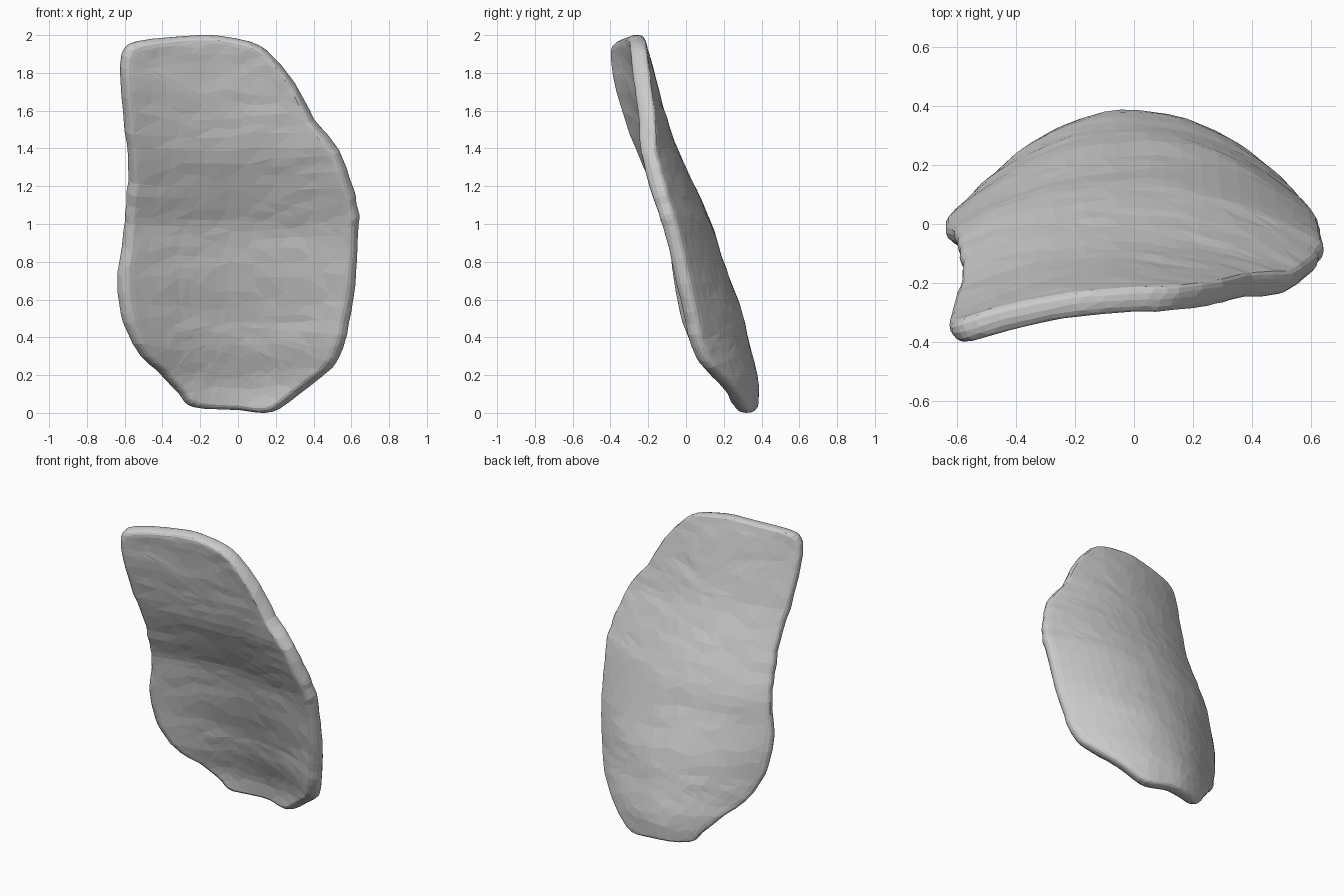
import bpy
import bmesh
from mathutils import Vector, noise

cube = bpy.data.objects.get("Cube")
if cube:
    bpy.data.objects.remove(cube, do_unlink=True)

# Outline of the shell seen from the front: (x, z)
OUTLINE = [(0, .015), (.13, 0), (.21, .02), (.33, .11), (.44, .195), (.51, .265), (.555, .38),
           (.585, .53), (.61, .68), (.63, .95), (.63, 1.07), (.595, 1.21), (.53, 1.38),
           (.4, 1.55), (.3, 1.74), (.18, 1.89), (.1, 1.95), (0, 1.98), (-.14, 2),
           (-.28, 1.995), (-.52, 1.97), (-.6, 1.92), (-.62, 1.79), (-.6, 1.55),
           (-.575, 1.29), (-.59, 1.05), (-.605, .9), (-.63, .68), (-.595, .48),
           (-.53, .335), (-.47, .265), (-.4, .2), (-.31, .105), (-.23, .03)]
# Lean of the centre line (z, y), sideways curl (z, strength), front swelling (z, depth)
LEAN = [(0, .335), (.1, .345), (.2, .335), (.34, .295), (.55, .25), (.73, .175), (1, .09),
        (1.26, -.03), (1.45, -.115), (1.6, -.16), (1.8, -.215), (2, -.265)]
CURL = [(0, 1.1), (.1, 1), (.28, .85), (.5, .74), (.7, .57), (1, .46), (1.4, .42),
        (1.8, .38), (2, .32)]
SWELL = [(0, 0), (.1, .02), (.35, .05), (.6, .055), (.8, .045), (1, .03), (1.2, .04),
         (1.4, .045), (1.6, .03), (1.8, .02), (2, 0)]
RINGS = [.994, .98, .96, .93, .89, .83, .75, .65, .55, .45, .35, .25, .16, .08]
HALF = .045
RIM = .07
STEPS = 4


def lookup(table, t):
    for (a, va), (b, vb) in zip(table, table[1:]):
        if t <= b:
            return va + (vb - va) * max(0, t - a) / (b - a)
    return table[-1][1]


def smooth_lookup(table, t):
    return sum(lookup(table, t + d) for d in (-.05, 0, .05)) / 3


def middle(x, z):
    """Depth of the curved sheet halfway through the shell."""
    return smooth_lookup(LEAN, z) - smooth_lookup(CURL, z) * x * x


def surface(x, z, s, side):
    """Point on the front (-1) or back (1) face; s runs from centre 0 to rim 1."""
    e = .02
    normal = Vector((middle(x - e, z) - middle(x + e, z), 2 * e,
                     middle(x, z - e) - middle(x, z + e))).normalized()
    rim = max(0, (s - 1 + RIM) / RIM)
    offset = side * HALF * (1 - rim ** 3) ** .5
    if side < 0:
        offset -= smooth_lookup(SWELL, z) * (1 - s * s)
    # broad sideways ripples and small dents
    offset += .004 * noise.noise(Vector((x * 3, side * 4, z * 9)))
    offset += .004 * noise.noise(Vector((x * 8, side * 9, z * 16)))
    return Vector((x, middle(x, z), z)) + normal * offset


# Rounded outline through the points, with small chips
points = []
for i in range(len(OUTLINE)):
    p0, p1, p2, p3 = (Vector(OUTLINE[(i + k) % len(OUTLINE)]) for k in (-1, 0, 1, 2))
    for k in range(STEPS):
        t = k / STEPS
        p = p1 + (p2 - p0) * t / 2 + (p0 * 2 - p1 * 5 + p2 * 4 - p3) * t * t / 2 \
            + (p1 * 3 - p0 - p2 * 3 + p3) * t ** 3 / 2
        p.x *= 1 + .012 * noise.noise(Vector((p.x * 16, 0, p.y * 16)))
        points.append(p)
count = len(points)

bm = bmesh.new()


def ring(s, side):
    """Outline shrunk towards the upright spine of the shell."""
    verts = []
    for p in points:
        spine = Vector((0, min(1.5, max(.5, p.y))))
        q = spine + (p - spine) * s
        verts.append(bm.verts.new(surface(q.x, q.y, s, side)))
    return verts


# Shared rim, then rings stepping inward on both faces
edge = ring(1, 0)
for side in (-1, 1):
    outer = edge
    for s in RINGS:
        inner = ring(s, side)
        for i in range(count):
            j = (i + 1) % count
            bm.faces.new((outer[i], outer[j], inner[j], inner[i]))
        outer = inner
    bm.faces.new(outer)

bmesh.ops.recalc_face_normals(bm, faces=bm.faces)
bmesh.ops.triangulate(bm, faces=bm.faces)
mesh = bpy.data.meshes.new("curved_shell")
bm.to_mesh(mesh)
bm.free()
shell = bpy.data.objects.new("curved_shell", mesh)
bpy.context.collection.objects.link(shell)

# Irregular chipped facets
facets = shell.modifiers.new("facets", 'DECIMATE')
facets.ratio = .35

grey = bpy.data.materials.new("plain_grey")
grey.use_nodes = True
colour = (.6, .6, .6, 1)
grey.diffuse_color = colour
grey.node_tree.nodes["Principled BSDF"].inputs["Base Color"].default_value = colour
mesh.materials.append(grey)
